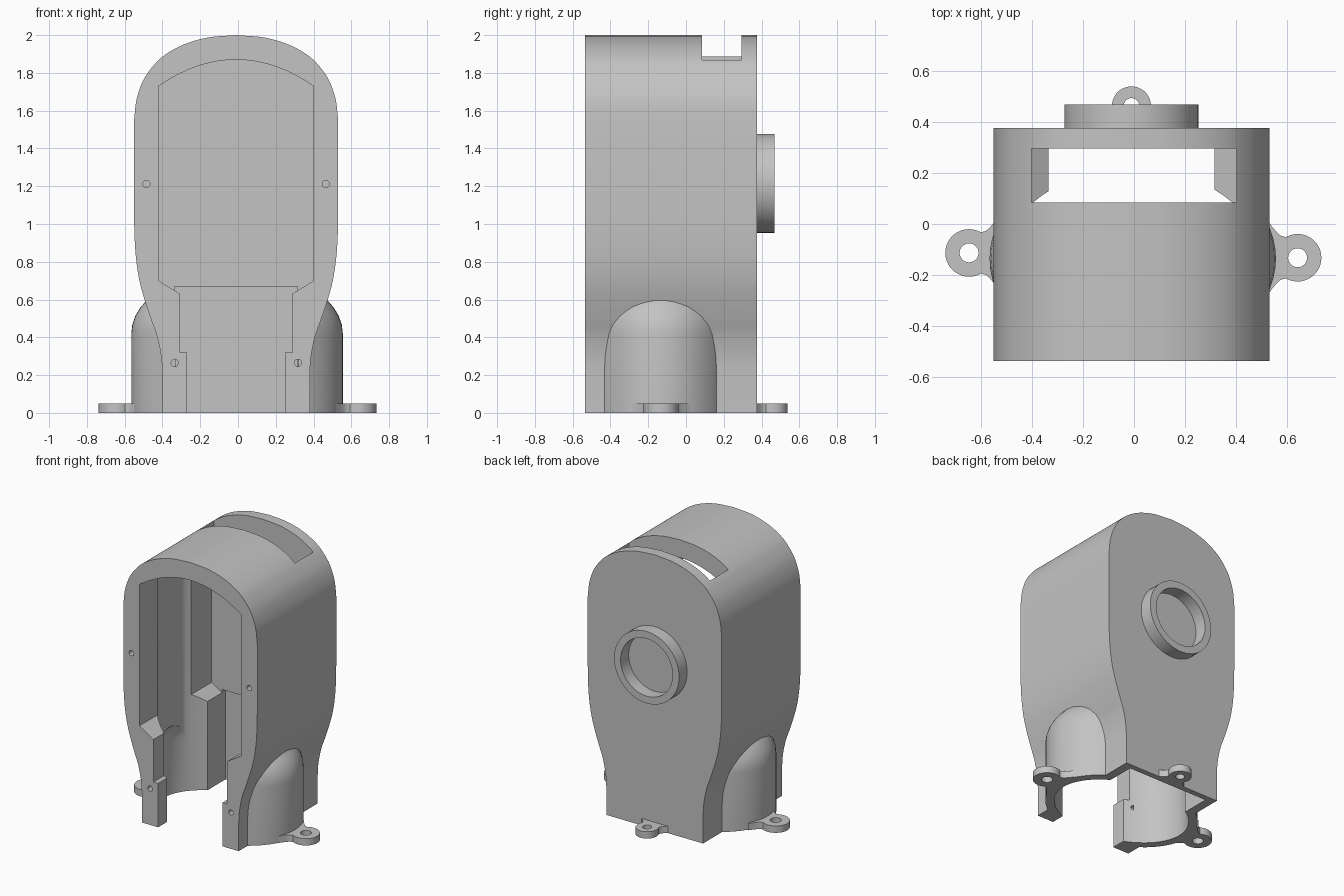
import bpy, bmesh, math
from mathutils import Vector, Matrix

if "Cube" in bpy.data.objects:
    bpy.data.objects.remove(bpy.data.objects["Cube"], do_unlink=True)

CX, CY = -0.005, -0.135     # axis of the round well inside the base

grey = bpy.data.materials.new("plain_grey")
grey.use_nodes = True
COLOUR = (0.55, 0.55, 0.55, 1)
grey.diffuse_color = COLOUR
grey.node_tree.nodes["Principled BSDF"].inputs["Base Color"].default_value = COLOUR


def loft(name, rings):
    """Closed solid through a list of equal-length point rings."""
    bm = bmesh.new()
    loops = [[bm.verts.new(p) for p in ring] for ring in rings]
    n = len(loops[0])
    for a, b in zip(loops, loops[1:]):
        for i in range(n):
            j = (i + 1) % n
            bm.faces.new((a[i], a[j], b[j], b[i]))
    bm.faces.new(loops[0][::-1])
    bm.faces.new(loops[-1])
    bmesh.ops.recalc_face_normals(bm, faces=bm.faces[:])
    mesh = bpy.data.meshes.new(name)
    bm.to_mesh(mesh)
    bm.free()
    mesh.materials.append(grey)
    obj = bpy.data.objects.new(name, mesh)
    bpy.context.collection.objects.link(obj)
    return obj


def prism_y(name, pts, lo, hi):
    return loft(name, [[(x, y, z) for x, z in pts] for y in (lo, hi)])


def prism_z(name, pts, lo, hi):
    return loft(name, [[(x, y, z) for x, y in pts] for z in (lo, hi)])


def ellipse(cx, cy, a, b, n=64):
    return [(cx + a * math.cos(math.tau * i / n), cy + b * math.sin(math.tau * i / n))
            for i in range(n)]


def box(name, x0, x1, y0, y1, z0, z1):
    return prism_z(name, [(x0, y0), (x1, y0), (x1, y1), (x0, y1)], z0, z1)


def dome(name, a, b, z0, z1, height):
    """Upright elliptic column with a rounded top."""
    rings = [[(x, y, z0) for x, y in ellipse(CX, CY, a, b)]]
    for k in range(12):
        t = math.radians(k * 8)
        s = math.cos(t)
        rings.append([(x, y, z1 + height * math.sin(t))
                      for x, y in ellipse(CX, CY, a * s, b * s)])
    return loft(name, rings)


def combine(obj, tools, operation):
    for tool in tools:
        mod = obj.modifiers.new("boolean", 'BOOLEAN')
        mod.operation, mod.solver, mod.object = operation, 'EXACT', tool
    bpy.context.view_layer.update()
    deps = bpy.context.evaluated_depsgraph_get()
    mesh = bpy.data.meshes.new_from_object(obj.evaluated_get(deps))
    obj.modifiers.clear()
    obj.data = mesh
    for tool in tools:
        bpy.data.objects.remove(tool, do_unlink=True)


def smooth_curve(pts, steps=5):
    """Catmull-Rom curve through the points."""
    v = [Vector(p) for p in pts]
    v = [2 * v[0] - v[1]] + v + [2 * v[-1] - v[-2]]
    out = []
    for p0, p1, p2, p3 in zip(v, v[1:], v[2:], v[3:]):
        for k in range(steps):
            t = k / steps
            out.append(0.5 * (2 * p1 + (p2 - p0) * t + (2 * p0 - 5 * p1 + 4 * p2 - p3) * t ** 2
                              + (3 * p1 - p0 - 3 * p2 + p3) * t ** 3))
    return [tuple(p) for p in out] + [tuple(pts[-1])]


def mirrored(half, cx):
    """Outline from a right half running bottom to top at x = 0."""
    left = [(-x, z) for x, z in reversed(half) if x > 1e-5]
    return [(cx + x, z) for x, z in half + left]


# Housing shell outline
side = smooth_curve([(.39, .2), (.397, .3), (.42, .41), (.452, .5), (.485, .6), (.512, .7),
                     (.53, .82), (.538, .94), (.54, 1.05)])
crown = smooth_curve([(.54, 1.55), (.527, 1.66), (.492, 1.76), (.44, 1.836), (.38, 1.893),
                      (.28, 1.949), (.15, 1.987), (0, 2.0)])
housing = prism_y("housing", mirrored([(.39, 0)] + side + crown, -.01), -.535, .375)

# Rounded bulges on both flanks
combine(housing, [dome("bulge", .56, .41, 0, .42, .34)], 'UNION')

# Front opening with stepped lower throat and arched top
arch = [(.41 * (1 - k / 12), 1.87 - .14 * (1 - k / 12) ** 2) for k in range(13)]
throat = [(.26, -.1), (.26, .32), (.2975, .32), (.2975, .63), (.41, .70)]
cutters = [prism_y("opening_cutter", mirrored(throat + arch, -.01), -.7, .295)]

# Round well, its upward continuation and the rear recess
cutters.append(dome("well_cutter", .50, .35, -.1, .40, .30))
upper = [(max(-.455, min(.445, x)), y) for x, y in ellipse(CX, CY, .50, .35)]
cutters.append(prism_z("well_upper_cutter", upper, .3, 1.72))
cutters.append(box("recess_cutter", -.335, .315, .1, .335, -.1, .67))

# Top slot
cutters.append(box("slot_cutter", -.40, .40, .085, .295, 1.6, 2.2))

# Screw holes in the front rim
for x, z in ((-.485, 1.212), (.465, 1.212), (-.335, .265), (.318, .265)):
    cutters.append(prism_y("screw_hole_cutter", ellipse(x, z, .019, .019, 20), -.7, -.40))
for cutter in cutters:
    combine(housing, [cutter], 'DIFFERENCE')

# Rear collar
collar = prism_y("rear_collar", ellipse(-.01, 1.215, .262, .262), .37, .468)
combine(collar, [prism_y("collar_cutter", ellipse(-.01, 1.215, .21, .21), .3, .6)], 'DIFFERENCE')


# Mounting tabs with flared roots
def tab(name, base, angle, size):
    half = [(-.02, .15), (0, .122), (.018, .1), (.034, .086)]
    arc = [(.1 + .093 * math.cos(math.radians(d)), .093 * math.sin(math.radians(d)))
           for d in range(120, -121, -10)]
    turn = Matrix.Rotation(angle, 2)

    def place(pts):
        return [tuple(Vector(base) + turn @ (Vector(p) * size)) for p in pts]

    outline = half + arc + [(u, -v) for u, v in reversed(half)]
    obj = prism_z(name, place(outline), 0, .05)
    hole = prism_z("tab_hole_cutter", place(ellipse(.1, 0, .037, .037, 28)), -.1, .2)
    combine(obj, [hole], 'DIFFERENCE')
    return obj


tabs = [tab("left_mounting_tab", (.54, -.132), 0, 1),
        tab("right_mounting_tab", (-.545, -.113), math.pi, 1),
        tab("rear_mounting_tab", (-.01, .38), math.pi / 2, .82)]

for obj in [housing, collar] + tabs:
    bpy.ops.object.select_all(action='DESELECT')
    obj.select_set(True)
    bpy.context.view_layer.objects.active = obj
    bpy.ops.object.shade_smooth_by_angle(angle=math.radians(30))
